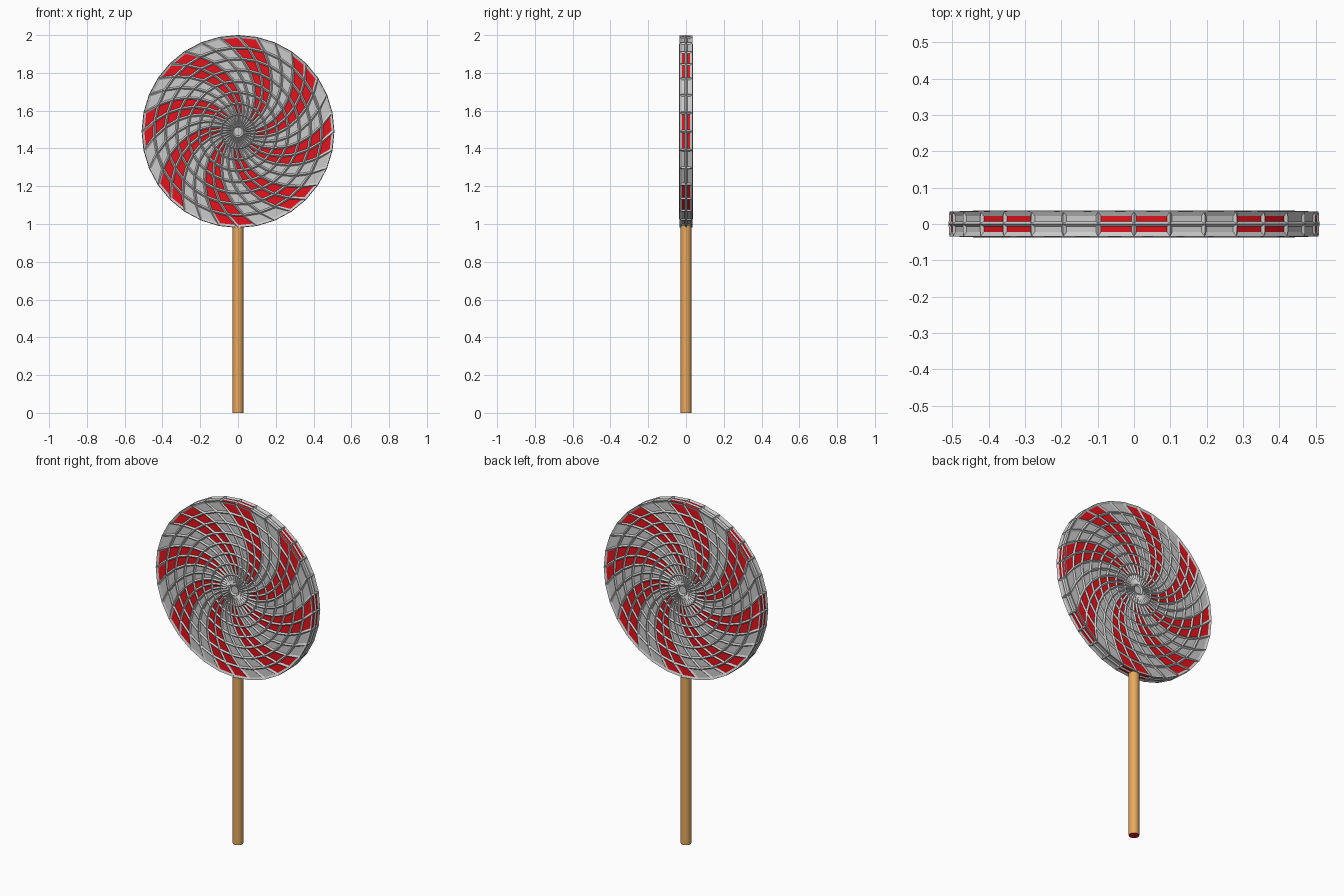
import bpy, bmesh
from math import sin, cos, pi, radians

if "Cube" in bpy.data.objects:
    bpy.data.objects.remove(bpy.data.objects["Cube"])

SEG, RINGS = 32, 8
R, HALF, CZ = 0.503, 0.029, 1.49
TWIST = radians(62)


def material(name, rgb):
    m = bpy.data.materials.new(name)
    m.diffuse_color = (*rgb, 1)
    m.use_nodes = True
    m.node_tree.nodes["Principled BSDF"].inputs["Base Color"].default_value = m.diffuse_color
    return m


red = material("red_sugar", (0.8, 0.006, 0.012))
white = material("grey_sugar", (0.8, 0.8, 0.8))
wood = material("wood", (0.8, 0.40, 0.11))


def candy_mesh(bm):
    # ring profile: front centre -> rim -> back centre, each face swirling inward
    radii = [0.03 + (R - 0.03) * i / RINGS for i in range(RINGS + 1)]
    front = [(r, -HALF, TWIST * (1 - r / R)) for r in radii]
    back = [(r, HALF, -TWIST * (1 - r / R)) for r in reversed(radii)]
    rings = []
    for r, y, turn in front + [(R, 0, 0)] + back:
        rings.append([bm.verts.new((r * sin(2 * pi * k / SEG + turn), y,
                                    CZ + r * cos(2 * pi * k / SEG + turn)))
                      for k in range(SEG)])
    for a, b in zip(rings, rings[1:]):
        for k in range(SEG):
            n = (k + 1) % SEG
            f = bm.faces.new((a[k], a[n], b[n], b[k]))
            # pairs of red and grey columns alternate
            f.material_index = 1 if (k + 1) % 4 < 2 else 0
    bm.faces.new(rings[0])
    bm.faces.new(rings[-1])
    bmesh.ops.recalc_face_normals(bm, faces=bm.faces)


def add_candy(name):
    bm = bmesh.new()
    candy_mesh(bm)
    me = bpy.data.meshes.new(name)
    bm.to_mesh(me)
    bm.free()
    ob = bpy.data.objects.new(name, me)
    bpy.context.collection.objects.link(ob)
    return ob


# Swirled candy disc
disc = add_candy("candy_disc")
disc.data.materials.append(white)
disc.data.materials.append(red)

# Raised lattice following every edge of the disc
lattice = add_candy("candy_lattice")
for p in lattice.data.polygons:
    p.material_index = 0
wire = lattice.modifiers.new("wire", 'WIREFRAME')
wire.thickness = 0.015
wire.offset = 0
wire.use_even_offset = True

# Wooden stick with a red end
bpy.ops.mesh.primitive_cylinder_add(vertices=32, radius=0.028, depth=1.02,
                                    location=(0, 0, 0.51))
stick = bpy.context.object
stick.name = "stick"
stick.data.materials.append(wood)
stick.data.materials.append(red)
for p in stick.data.polygons:
    if abs(p.normal.z) > 0.9:
        p.material_index = 1
bpy.ops.object.shade_smooth_by_angle(angle=radians(40))
